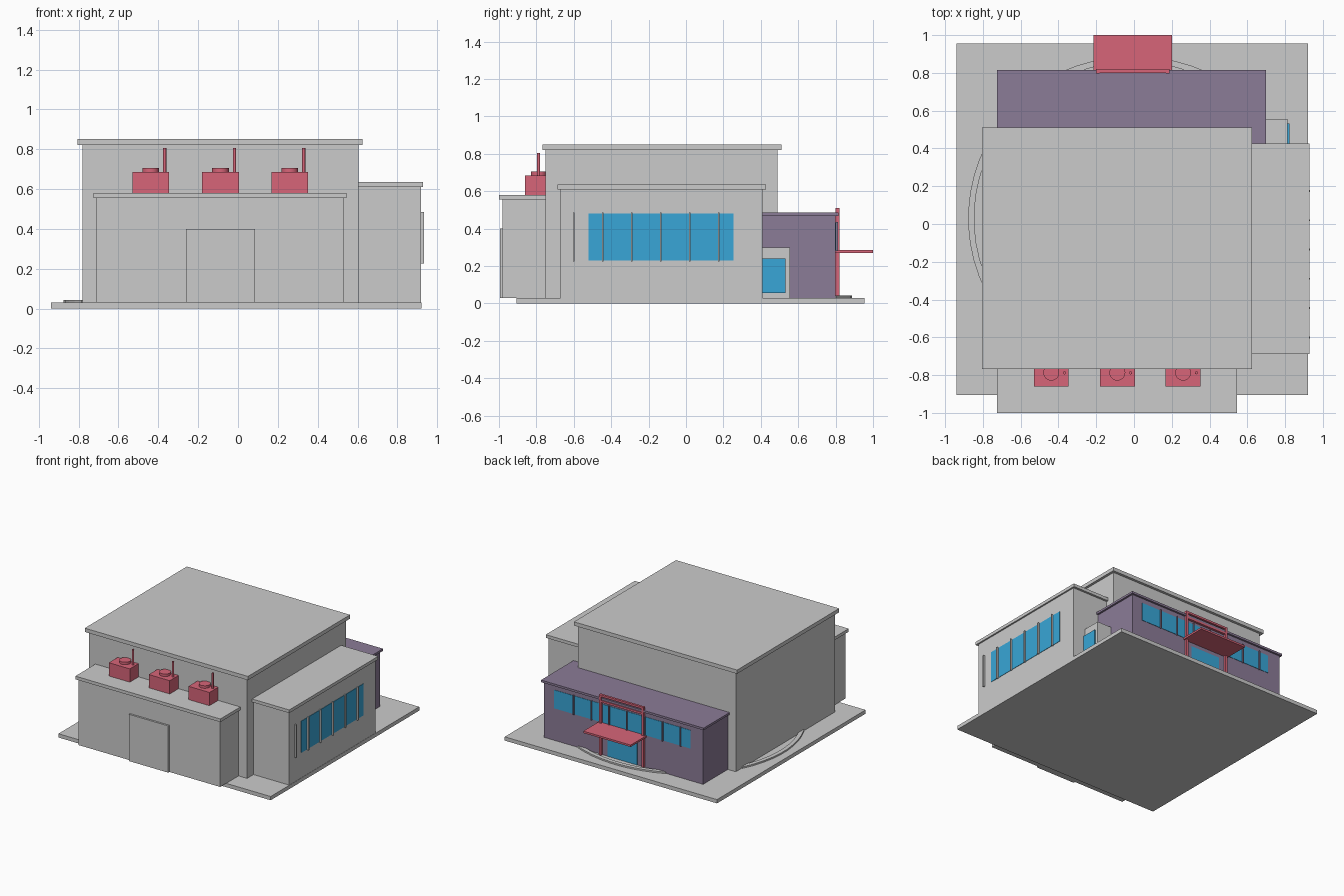
import bpy, bmesh
from math import sin, cos, pi

if "Cube" in bpy.data.objects:
    bpy.data.objects.remove(bpy.data.objects["Cube"])


def material(name, rgb):
    m = bpy.data.materials.new(name)
    m.diffuse_color = (*rgb, 1)
    m.use_nodes = True
    m.node_tree.nodes["Principled BSDF"].inputs["Base Color"].default_value = m.diffuse_color
    return m


RED = material("red", (0.68, 0.13, 0.19))
PURPLE = material("purple", (0.26, 0.20, 0.31))
BLUE = material("blue", (0.04, 0.38, 0.68))


def finish(name, bm, mat):
    bmesh.ops.recalc_face_normals(bm, faces=bm.faces)
    me = bpy.data.meshes.new(name)
    bm.to_mesh(me)
    bm.free()
    if mat:
        me.materials.append(mat)
    ob = bpy.data.objects.new(name, me)
    bpy.context.collection.objects.link(ob)
    return ob


def box(name, x, y, z, mat=None):
    bm = bmesh.new()
    bmesh.ops.create_cube(bm, size=1)
    for v in bm.verts:
        v.co = [(a + b) / 2 + c * (b - a) for c, (a, b) in zip(v.co, (x, y, z))]
    return finish(name, bm, mat)


def cylinder(name, x, y, z, r, sides, mat):
    bm = bmesh.new()
    bmesh.ops.create_cone(bm, cap_ends=True, segments=sides, radius1=r, radius2=r, depth=z[1] - z[0])
    bmesh.ops.translate(bm, verts=bm.verts, vec=(x, y, sum(z) / 2))
    ob = finish(name, bm, mat)
    for p in ob.data.polygons:
        p.use_smooth = len(p.vertices) == 4
    return ob


def curb(name, cx, cy, r0, r1, mid, half, z, n=9):
    # curved ring segment, swept from a rectangular section
    bm = bmesh.new()
    rings = []
    for i in range(n + 1):
        a = mid - half + 2 * half * i / n
        rings.append([bm.verts.new((cx + r * cos(a), cy + r * sin(a), h))
                      for r, h in ((r0, z[0]), (r1, z[0]), (r1, z[1]), (r0, z[1]))])
    for p, q in zip(rings, rings[1:]):
        for k in range(4):
            j = (k + 1) % 4
            bm.faces.new((p[k], p[j], q[j], q[k]))
    bm.faces.new(rings[0])
    bm.faces.new(rings[-1])
    return finish(name, bm, None)


# ground slab and curbs
box("base_slab", (-0.94, 0.92), (-0.905, 0.955), (0, 0.03))
curb("left_curb", -0.024, 0.03, 0.822, 0.854, pi, 0.47, (0.025, 0.042))
curb("back_curb", 0, -0.06, 0.916, 0.948, pi / 2, 0.42, (0.025, 0.042))

# building masses with overhanging roofs
box("main_hall", (-0.78, 0.605), (-0.75, 0.49), (0.03, 0.82))
box("main_roof", (-0.805, 0.625), (-0.768, 0.51), (0.82, 0.85))
box("front_wing", (-0.71, 0.53), (-0.98, -0.74), (0.03, 0.555))
box("front_roof", (-0.725, 0.545), (-1.0, -0.74), (0.555, 0.58))
box("front_door", (-0.26, 0.085), (-0.995, -0.97), (0.03, 0.4))
box("side_wing", (0.6, 0.918), (-0.67, 0.41), (0.03, 0.61))
box("side_roof", (0.6, 0.93), (-0.687, 0.427), (0.61, 0.635))
box("back_wing", (-0.71, 0.685), (0.4, 0.80), (0.03, 0.47), PURPLE)
box("back_roof", (-0.725, 0.70), (0.4, 0.815), (0.468, 0.485), PURPLE)
box("vestibule", (0.6, 0.812), (0.35, 0.557), (0.03, 0.30))
box("vestibule_window", (0.80, 0.822), (0.40, 0.533), (0.055, 0.24), BLUE)

# side window strip
box("side_window", (0.9, 0.921), (-0.52, 0.255), (0.23, 0.48), BLUE)
for i in range(6):
    y = -0.6 + 0.155 * i
    box("side_mullion", (0.9, 0.933), (y - 0.005, y + 0.005), (0.225, 0.485))

# back window strip and entrance
box("back_window", (-0.60, 0.595), (0.79, 0.803), (0.285, 0.43), BLUE)
for i in range(7):
    x = -0.515 + 0.156 * i
    box("back_mullion", (x - 0.004, x + 0.004), (0.79, 0.812), (0.28, 0.435), PURPLE)
box("entrance_door", (-0.135, 0.125), (0.79, 0.803), (0.03, 0.24), BLUE)

# entrance canopy and frame
box("canopy", (-0.215, 0.2), (0.80, 1.0), (0.27, 0.285), RED)
for x in (-0.2, 0.17):
    box("canopy_post", (x, x + 0.018), (0.798, 0.82), (0.03, 0.51), RED)
for z in (0.45, 0.494):
    box("canopy_bar", (-0.2, 0.188), (0.80, 0.818), (z, z + 0.016), RED)

# rooftop ventilation units
for x in (-0.438, -0.088, 0.26):
    box("vent_unit", (x - 0.092, x + 0.092), (-0.86, -0.745), (0.575, 0.685), RED)
    cylinder("vent_cap", x, -0.787, (0.68, 0.705), 0.042, 24, RED)
    cylinder("vent_pipe", x + 0.07, -0.788, (0.68, 0.805), 0.008, 12, RED)
